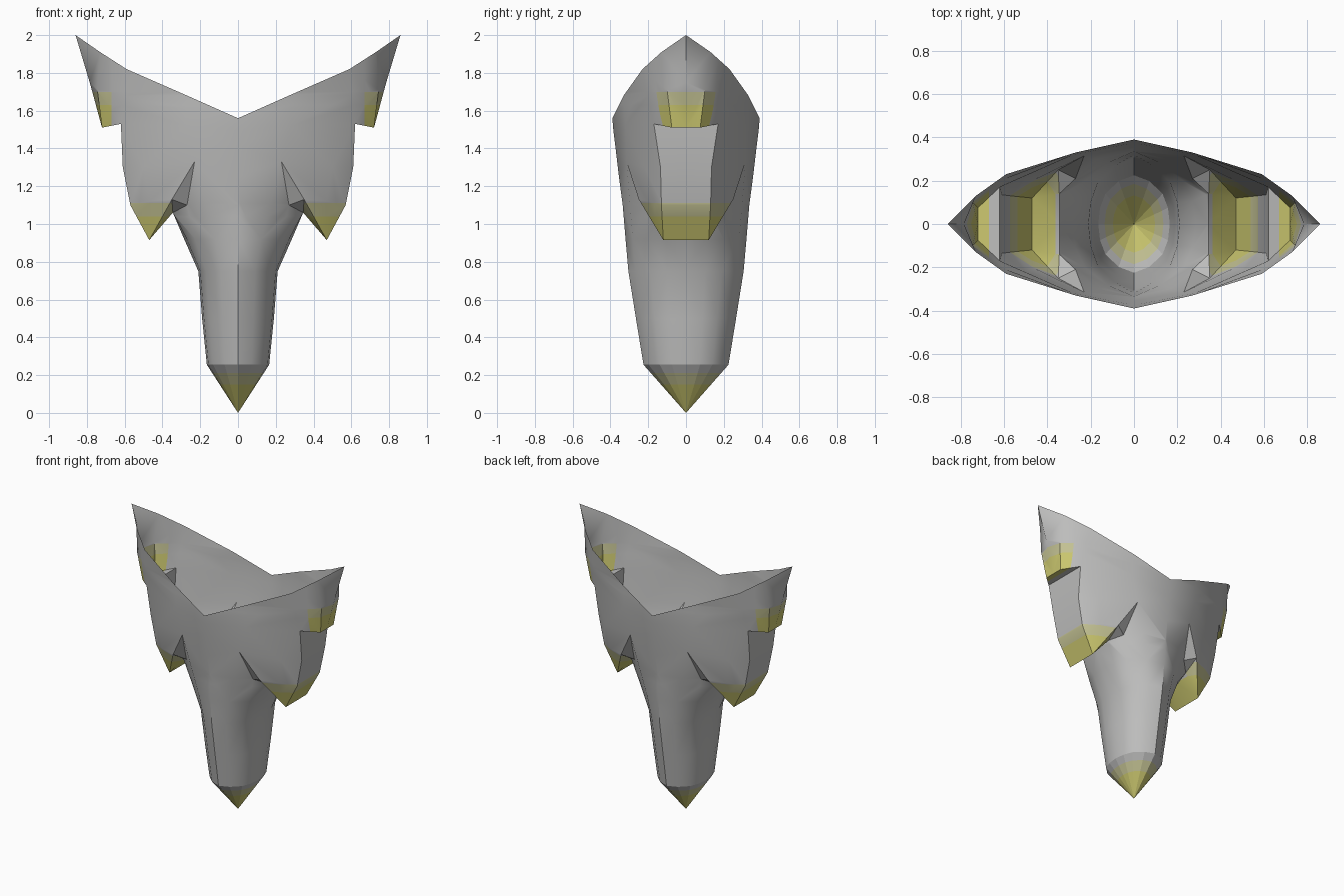
import bpy
import bmesh
import math
from mathutils import Vector

default_cube = bpy.data.objects.get("Cube")
if default_cube:
    bpy.data.objects.remove(default_cube, do_unlink=True)


def make_material(name, colour):
    material = bpy.data.materials.new(name)
    material.use_nodes = True
    material.diffuse_color = (*colour, 1)
    shader = material.node_tree.nodes["Principled BSDF"]
    shader.inputs["Base Color"].default_value = (*colour, 1)
    shader.inputs["Roughness"].default_value = 0.8
    return material


materials = [
    make_material("stone grey", (0.51, 0.51, 0.505)),
    make_material("pale olive", (0.56, 0.55, 0.3)),
    make_material("mustard yellow", (0.6, 0.575, 0.16)),
]
GREY, OLIVE, YELLOW = range(len(materials))

# Columns of one quarter of the shell, each running from the rim down
apex = (0.23, 0.315, 1.33)        # top of the notch beside the body
notch = (0.35, 0.25, 1.13)        # inner corner of the lower prong
ledge = (0.62, 0.17, 1.53)        # where the upper prong meets the flank
brow = (0.28, 0.32, 1.52)
keel_upper = (0, 0.375, 1.42)
keel_lower = (0, 0.355, 1.25)

prong_edge = [
    (0.73, 0.13, 1.91), (0.745, 0.1, 1.71), (0.72, 0.075, 1.51),
    (0.62, 0.135, 1.53), (0.61, 0.135, 1.3), (0.57, 0.13, 1.1),
    (0.47, 0.12, 0.915), (0.345, 0.14, 1.06), (0.345, 0.14, 1.06),
]
side_middle = [(x, 0, z) for x, y, z in prong_edge]
side_middle[:2] = [(0.86, 0, 2), (0.785, 0, 1.75)]
flank = [
    (0.59, 0.23, 1.82), (0.605, 0.205, 1.68), ledge, ledge,
    (0.5, 0.22, 1.3), (0.47, 0.2, 1.12), notch, notch, (0.27, 0.21, 1.1),
]
shoulder = [(0.27, 0.33, 1.68), (0.275, 0.327, 1.61), brow, brow] + [apex] * 5
front_keel = [(0, 0.39, 1.56), (0, 0.385, 1.5), keel_upper, keel_upper]
front_keel += [keel_lower] * 4 + [(0, 0.335, 1.1)]

rows = list(zip(side_middle, prong_edge, flank, shoulder, front_keel))


# Lower body: scaled copies of one rounded section with a front keel
def body_ring(height, half_width, half_depth):
    section = [(1, 0), (0.95, 0.33), (0.8, 0.62), (0.43, 0.88), (0, 1)]
    return [(half_width * u, half_depth * v, height) for u, v in section]


rows += [
    body_ring(0.92, 0.285, 0.32),
    body_ring(0.75, 0.21, 0.305),
    body_ring(0.5, 0.19, 0.265),
    body_ring(0.255, 0.165, 0.225),
    body_ring(0, 0, 0),
]

shell = bmesh.new()
shared_verts = {}


def shell_vert(point, side, face):
    position = (point[0] * side, point[1] * face, point[2])
    key = tuple(round(value, 4) + 0.0 for value in position)
    if key not in shared_verts:
        shared_verts[key] = shell.verts.new(position)
    return shared_verts[key]


# Skin the rows and repeat the quarter on both sides, front and back
for side in (1, -1):
    for face in (1, -1):
        for upper, lower in zip(rows, rows[1:]):
            for j in range(len(upper) - 1):
                corners = (upper[j], lower[j], lower[j + 1], upper[j + 1])
                loop = [shell_vert(corner, side, face) for corner in corners]
                loop = list(dict.fromkeys(loop))
                if len(loop) < 3:
                    continue
                if side * face < 0:
                    loop.reverse()
                shell.faces.new(loop)

bmesh.ops.triangulate(shell, faces=shell.faces[:])


# Cut the boundaries of the coloured tips
def cut(position, normal):
    geometry = shell.verts[:] + shell.edges[:] + shell.faces[:]
    bmesh.ops.bisect_plane(shell, geom=geometry, dist=0.0001,
                           plane_co=Vector(position), plane_no=Vector(normal))


TIP_BANDS = (0.15, 0.21)
LOWER_BANDS = (1.04, 1.11)
UPPER_BANDS = (1.63, 1.7)
for level in TIP_BANDS + LOWER_BANDS + UPPER_BANDS:
    cut((0, 0, level), (0, 0, 1))
for side in (1, -1):
    cut((side * 0.67, 0, 0), (1, 0, 0))


def band_colour(height, bands):
    if height < bands[0]:
        return YELLOW
    return OLIVE if height < bands[1] else GREY


def tip_colour(centre):
    reach = abs(centre.x)
    if centre.z < TIP_BANDS[1]:
        return band_colour(centre.z, TIP_BANDS)
    if reach > 0.67:
        return band_colour(centre.z, UPPER_BANDS)
    if reach > 0.36:
        return band_colour(centre.z, LOWER_BANDS)
    return GREY


for polygon in shell.faces:
    polygon.material_index = tip_colour(polygon.calc_center_median())

mesh = bpy.data.meshes.new("pronged_shell")
shell.to_mesh(mesh)
shell.free()
for material in materials:
    mesh.materials.append(material)
pronged_shell = bpy.data.objects.new("pronged_shell", mesh)
bpy.context.collection.objects.link(pronged_shell)

# Smooth the curved areas, keep the creases and the faceted lower tip
bpy.ops.object.select_all(action="DESELECT")
pronged_shell.select_set(True)
bpy.context.view_layer.objects.active = pronged_shell
bpy.ops.object.shade_smooth_by_angle(angle=math.radians(35))
for polygon in mesh.polygons:
    if polygon.center.z < 0.255:
        polygon.use_smooth = False
